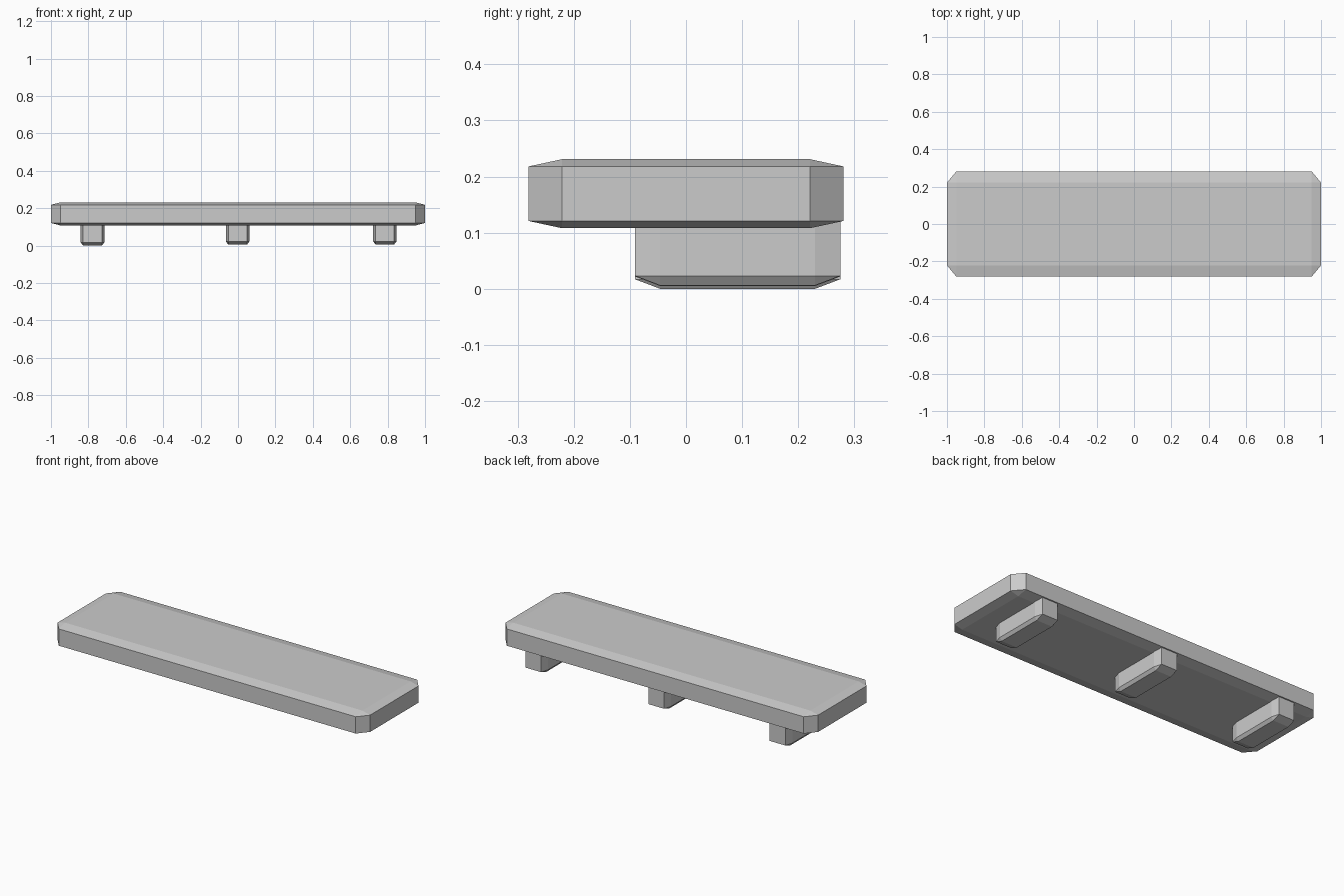
import bpy
import bmesh
from mathutils import Vector

cube = bpy.data.objects.get("Cube")
if cube:
    bpy.data.objects.remove(cube, do_unlink=True)

grey = bpy.data.materials.new("plain grey")
grey.use_nodes = True
grey.diffuse_color = (0.6, 0.6, 0.6, 1)
grey.node_tree.nodes["Principled BSDF"].inputs["Base Color"].default_value = (0.6, 0.6, 0.6, 1)


def chamfered_block(name, low, high, cut):
    """Box with every edge and corner trimmed by its own amount per axis."""
    centre = (Vector(low) + Vector(high)) / 2
    half = (Vector(high) - Vector(low)) / 2
    bm = bmesh.new()
    for sx in (-1, 1):
        for sy in (-1, 1):
            for sz in (-1, 1):
                sign = Vector((sx, sy, sz))
                for axis in range(3):
                    # One point per face at each corner, pulled in on the other two axes
                    point = [sign[i] * (half[i] - (0 if i == axis else cut[i])) for i in range(3)]
                    bm.verts.new(centre + Vector(point))
    bmesh.ops.convex_hull(bm, input=bm.verts)
    bmesh.ops.dissolve_limit(bm, angle_limit=0.01, verts=bm.verts, edges=bm.edges)
    bmesh.ops.recalc_face_normals(bm, faces=bm.faces)
    mesh = bpy.data.meshes.new(name)
    bm.to_mesh(mesh)
    bm.free()
    mesh.materials.append(grey)
    obj = bpy.data.objects.new(name, mesh)
    bpy.context.collection.objects.link(obj)
    return obj


# Long flat plank
chamfered_block("plank", (-1, -0.281, 0.108), (1, 0.281, 0.231), (0.05, 0.06, 0.013))

# Three supports below, set towards the back
for name, x, bottom in (("right_support", -0.778, 0), ("middle_support", -0.002, 0.005),
                        ("left_support", 0.785, 0.006)):
    chamfered_block(name, (x - 0.063, -0.091, bottom), (x + 0.063, 0.275, 0.16), (0.013, 0.045, 0.017))
